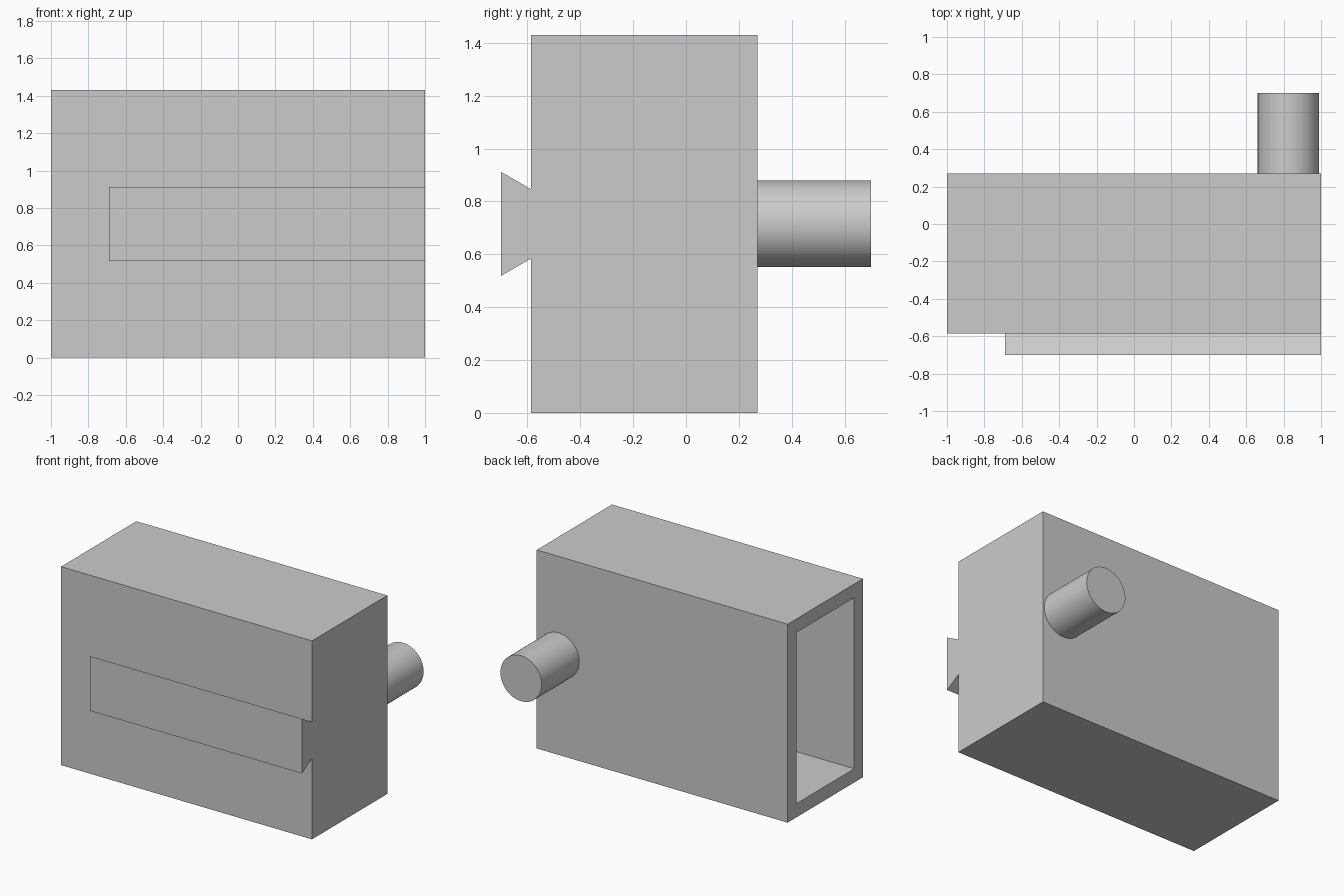
import bpy, bmesh, math
from mathutils import Matrix, Vector

if "Cube" in bpy.data.objects:
    bpy.data.objects.remove(bpy.data.objects["Cube"], do_unlink=True)

# Single grey material
grey = bpy.data.materials.new("light grey")
grey.use_nodes = True
grey.diffuse_color = (0.6, 0.6, 0.6, 1)
grey.node_tree.nodes["Principled BSDF"].inputs["Base Color"].default_value = grey.diffuse_color

BODY_FRONT, BODY_BACK = -0.586, 0.271
HEIGHT = 1.43
MID_Z = HEIGHT / 2
WALL = 0.14


def finish(name, bm):
    """Turn a bmesh into a named, coloured object."""
    bmesh.ops.recalc_face_normals(bm, faces=bm.faces)
    mesh = bpy.data.meshes.new(name)
    bm.to_mesh(mesh)
    bm.free()
    mesh.materials.append(grey)
    obj = bpy.data.objects.new(name, mesh)
    bpy.context.collection.objects.link(obj)
    return obj


# Housing: a box hollowed out from its open -x end
bm = bmesh.new()
size = Vector((2, BODY_BACK - BODY_FRONT, HEIGHT))
centre = Vector((0, (BODY_BACK + BODY_FRONT) / 2, MID_Z))
bmesh.ops.create_cube(bm, size=1, matrix=Matrix.Translation(centre) @ Matrix.Diagonal(size).to_4x4())
bm.normal_update()
mouth = min(bm.faces, key=lambda f: f.calc_center_median().x)
bmesh.ops.inset_region(bm, faces=[mouth], thickness=WALL)
cavity = bmesh.ops.extrude_discrete_faces(bm, faces=[mouth])["faces"][0]
bmesh.ops.translate(bm, verts=cavity.verts[:], vec=(2 - WALL, 0, 0))
finish("housing", bm)

# Dovetail rail: a flared profile extruded along x to the +x end
bm = bmesh.new()
rail_start, rail_front = -0.69, -0.7
neck, flare = 0.131, 0.197
profile = [(BODY_FRONT, -neck), (rail_front, -flare), (rail_front, flare), (BODY_FRONT, neck)]
end = bm.faces.new([bm.verts.new((rail_start, y, MID_Z + z)) for y, z in profile])
sweep = bmesh.ops.extrude_face_region(bm, geom=[end], use_keep_orig=True)
bmesh.ops.translate(bm, vec=(1 - rail_start, 0, 0),
                    verts=[g for g in sweep["geom"] if isinstance(g, bmesh.types.BMVert)])
finish("dovetail_rail", bm)

# Round peg on the back
bm = bmesh.new()
peg_end = 0.7
place = Matrix.Translation((0.825, (BODY_BACK + peg_end) / 2, MID_Z)) @ Matrix.Rotation(math.pi / 2, 4, "X")
bmesh.ops.create_cone(bm, cap_ends=True, segments=64, radius1=0.164, radius2=0.164,
                      depth=peg_end - BODY_BACK, matrix=place)
peg = finish("back_peg", bm)
bpy.ops.object.select_all(action="DESELECT")
peg.select_set(True)
bpy.context.view_layer.objects.active = peg
bpy.ops.object.shade_smooth_by_angle(angle=math.radians(30))
